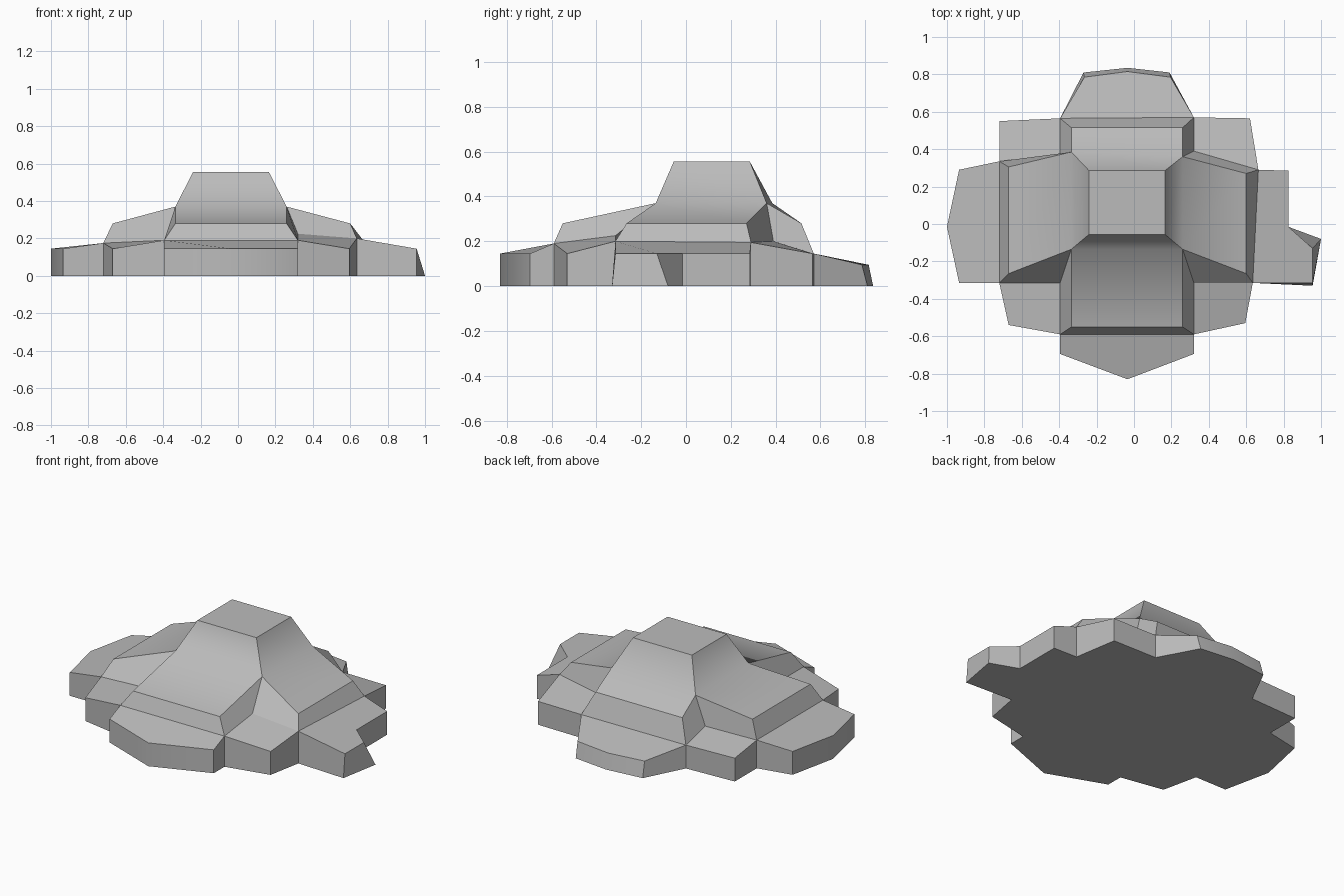
import bpy
import bmesh
import math

cube = bpy.data.objects.get("Cube")
if cube:
    bpy.data.objects.remove(cube, do_unlink=True)

stone = bpy.data.materials.new("stone_grey")
stone.use_nodes = True
GREY = (0.5, 0.5, 0.5, 1)
stone.diffuse_color = GREY
stone.node_tree.nodes["Principled BSDF"].inputs["Base Color"].default_value = GREY


def add_skirt(bm, rim, foot={}):
    """Drop a wall from a rim of vertices to the ground and close the underside."""
    ground = []
    for i, v in enumerate(rim):
        x, y = foot.get(i, v.co.xy)
        ground.append(bm.verts.new((x, y, 0)))
    for i in range(len(rim)):
        j = (i + 1) % len(rim)
        bm.faces.new((rim[i], rim[j], ground[j], ground[i]))
    bm.faces.new(ground)


def finish(bm, name, is_smooth):
    bmesh.ops.recalc_face_normals(bm, faces=bm.faces)
    for f in bm.faces:
        f.smooth = True
    for e in bm.edges:
        e.smooth = is_smooth(e)
    mesh = bpy.data.meshes.new(name)
    bm.to_mesh(mesh)
    bm.free()
    mesh.materials.append(stone)
    bpy.context.collection.objects.link(bpy.data.objects.new(name, mesh))


def slab(name, top, foot={}):
    """Low rock ledge: outlined top with walls to the ground."""
    bm = bmesh.new()
    rim = [bm.verts.new(p) for p in top]
    bm.faces.new(rim)
    add_skirt(bm, rim, foot)
    finish(bm, name, lambda e: e.calc_face_angle(math.pi) < math.radians(45))


# Corners run front right, front left, back left, back right
TOP_Z, VALLEY_Z, TIP_Z = 0.555, 0.37, 0.28
plateau = [(-0.24, -0.055), (0.165, -0.055), (0.165, 0.285), (-0.24, 0.285)]
valley = [(-0.335, -0.135), (0.26, -0.135), (0.26, 0.36), (-0.335, 0.385)]
base = [(-0.395, -0.315, 0.19), (0.32, -0.315, 0.225),
        (0.32, 0.39, 0.2), (-0.395, 0.375, 0.19)]
# Arms run front, left, back, right: upper tip edge, then lower lip edge
tips = [((-0.335, -0.55), (0.26, -0.55)), ((0.6, -0.265), (0.6, 0.27)),
        ((0.26, 0.515), (-0.335, 0.515)), ((-0.67, 0.305), (-0.67, -0.265))]
lips = [((-0.395, -0.59, 0.19), (0.32, -0.59, 0.19)),
        ((0.635, -0.315, 0.2), (0.665, 0.29, 0.195)),
        ((0.32, 0.57, 0.145), (-0.395, 0.565, 0.145)),
        ((-0.72, 0.335, 0.175), (-0.72, -0.315, 0.175))]

# Central mound with four sloping arms
bm = bmesh.new()
P = [bm.verts.new((*p, TOP_Z)) for p in plateau]
V = [bm.verts.new((*p, VALLEY_Z)) for p in valley]
B = [bm.verts.new(p) for p in base]
bm.faces.new(P)
rim = []
for i in range(4):
    j = (i + 1) % 4
    t0, t1 = [bm.verts.new((*p, TIP_Z)) for p in tips[i]]
    l0, l1 = [bm.verts.new(p) for p in lips[i]]
    for face in ((P[i], P[j], V[j], V[i]), (V[i], V[j], t1, t0), (t0, t1, l1, l0),
                 (V[i], t0, l0, B[i]), (V[j], B[j], l1, t1)):
        bm.faces.new(face)
    rim += [B[i], l0, l1]
add_skirt(bm, rim)
# Only the crease between the steep slope and each arm is rounded
finish(bm, "mound", lambda e: all(v.co.z == V[0].co.z for v in e.verts))

# Ledges at the end of each arm
LOW = 0.145
slab("front_ledge", [lips[0][1], lips[0][0], (-0.395, -0.695, LOW),
                     (-0.035, -0.83, LOW), (0.32, -0.695, LOW)])
slab("left_ledge", [lips[1][1], lips[1][0], (0.955, -0.315, LOW), (0.955, -0.13, LOW),
                    (0.825, -0.015, LOW), (0.825, 0.285, LOW)],
     {2: (0.955, -0.33), 3: (1.0, -0.08)})
slab("back_ledge", [lips[2][1], lips[2][0], (0.195, 0.785, 0.095),
                    (-0.035, 0.815, 0.095), (-0.265, 0.785, 0.095)],
     {2: (0.19, 0.81), 3: (-0.035, 0.835), 4: (-0.27, 0.81)})
slab("right_ledge", [lips[3][1], lips[3][0], (-0.935, 0.29, LOW),
                     (-1.0, -0.015, LOW), (-0.935, -0.315, LOW)])

# Corner ledges between neighbouring arms
corners = {"front_right": (-0.67, -0.54), "front_left": (0.595, -0.53),
           "back_left": (0.62, 0.565), "back_right": (-0.72, 0.55)}
for i, (name, outer) in enumerate(corners.items()):
    slab(name + "_ledge", [base[i], lips[i - 1][1], (*outer, LOW), lips[i][0]])
